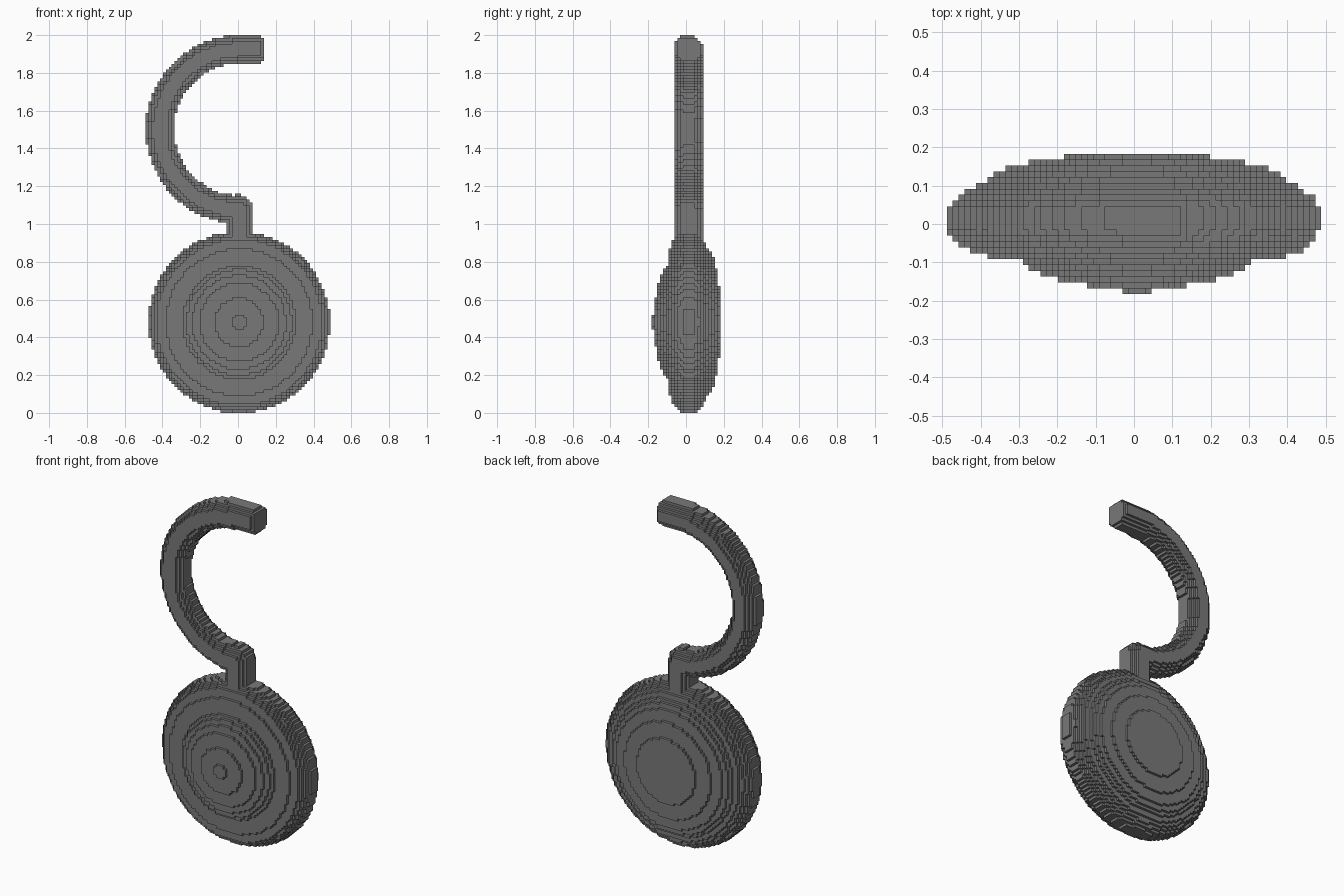
import bpy
import bmesh
from math import hypot, atan2, pi, sqrt
from mathutils import Vector

old = bpy.data.objects.get("Cube")
if old:
    bpy.data.objects.remove(old)

# Block grid: cell size and number of cells along x, y, z
NX, NY, NZ = 64, 24, 131
H = 2 / NZ

grey = bpy.data.materials.new("dark_grey")
grey.use_nodes = True
colour = (0.19, 0.19, 0.19, 1)
grey.diffuse_color = colour
grey.node_tree.nodes["Principled BSDF"].inputs["Base Color"].default_value = colour


def centre(i, j, k):
    """Middle of a grid cell."""
    return (i + 0.5 - NX / 2) * H, (j + 0.5 - NY / 2) * H, (k + 0.5) * H


def build_blocks(name, cells):
    """Outer skin of a set of grid cells, as one flat-shaded object."""
    bm = bmesh.new()
    verts = {}

    def corner(p):
        if p not in verts:
            verts[p] = bm.verts.new(((p[0] - NX / 2) * H, (p[1] - NY / 2) * H, p[2] * H))
        return verts[p]

    for cell in cells:
        for axis in range(3):
            u, v = (axis + 1) % 3, (axis + 2) % 3
            for side in (0, 1):
                step = list(cell)
                step[axis] += 2 * side - 1
                if tuple(step) in cells:
                    continue
                loop = []
                for du, dv in ((0, 0), (1, 0), (1, 1), (0, 1)):
                    p = list(cell)
                    p[axis] += side
                    p[u] += du
                    p[v] += dv
                    loop.append(corner(tuple(p)))
                bm.faces.new(loop if side else loop[::-1])
    mesh = bpy.data.meshes.new(name)
    bm.to_mesh(mesh)
    bm.free()
    mesh.materials.append(grey)
    obj = bpy.data.objects.new(name, mesh)
    bpy.context.collection.objects.link(obj)


# Round disc: radius of each layer from front to back, with a raised front boss
DISC_X, DISC_Z = 0.006, 0.479
layer_radii = [0.04, 0.13, 0.21, 0.25, 0.28, 0.3, 0.39, 0.44, 0.455, 0.467, 0.473, 0.48,
               0.48, 0.48, 0.48, 0.473, 0.46, 0.443, 0.425, 0.395, 0.375, 0.345, 0.28, 0.19]
disc = set()
for j, radius in enumerate(layer_radii):
    for i in range(NX):
        for k in range(64):
            x, y, z = centre(i, j, k)
            if hypot(x - DISC_X, z - DISC_Z) < radius:
                disc.add((i, j, k))
build_blocks("disc", disc)

# Curved hook: a half circle, a straight tip and a short neck into the disc
ARC_X, ARC_Z, ARC_R = 0.012, 1.5, 0.425
TUBE_R, TUBE_Y, TIP_X = 0.0745, 0.0125, 0.145
ARC_END = 1.475 * pi
straights = [
    (Vector((ARC_X, ARC_Z + ARC_R)), Vector((0.25, ARC_Z + ARC_R))),
    (Vector((-0.025, 1.077)), Vector((0.005, 1.08))),
    (Vector((0.005, 1.08)), Vector((0.012, 0.88))),
]


def path_distance(x, z):
    """Distance from the hook's centre line in the front plane."""
    p = Vector((x, z))
    found = []
    for a, b in straights:
        d = b - a
        t = min(1, max(0, (p - a).dot(d) / d.length_squared))
        found.append((p - a - d * t).length)
    angle = atan2(z - ARC_Z, x - ARC_X) % (2 * pi)
    if pi / 2 <= angle <= ARC_END:
        found.append(abs(hypot(x - ARC_X, z - ARC_Z) - ARC_R))
    return min(found)


hook = set()
for i in range(NX):
    for k in range(58, NZ):
        x, _, z = centre(i, 0, k)
        a = path_distance(x, z)
        if a > TUBE_R or (z > ARC_Z and x > TIP_X):
            continue
        for j in range(NY):
            b = abs(centre(i, j, k)[1] - TUBE_Y)
            # Eight-sided cross-section with a chamfered tip
            inside = max(a, b, (a + b) / sqrt(2)) < TUBE_R
            tip_cut = z > ARC_Z and x + max(a, b) > TIP_X + 0.05
            if inside and not tip_cut:
                hook.add((i, j, k))
build_blocks("hook", hook)
